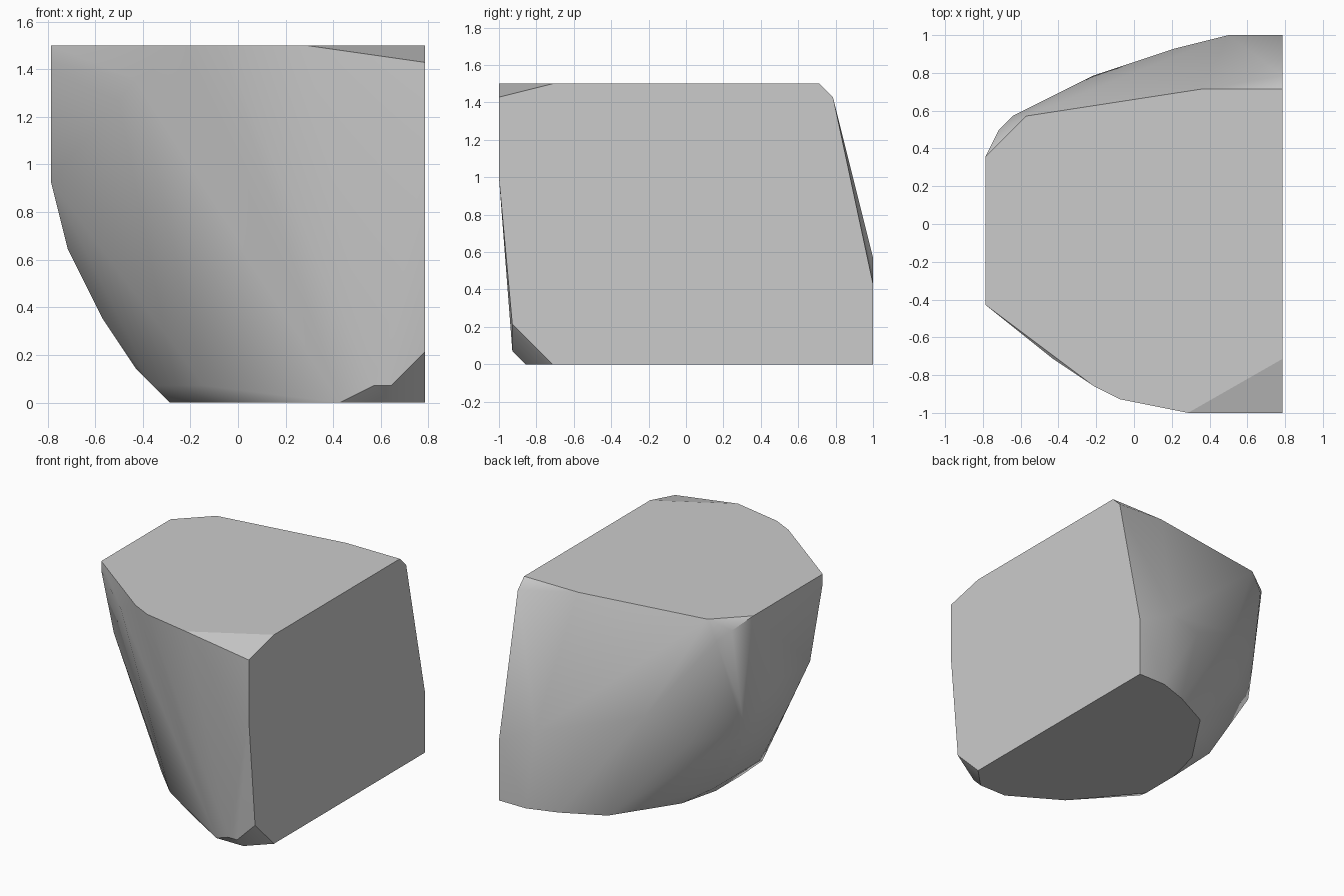
import bpy
import bmesh
import math
from mathutils import Vector

default_cube = bpy.data.objects.get("Cube")
if default_cube:
    bpy.data.objects.remove(default_cube, do_unlink=True)

# The rock is laid out on a coarse grid of this step
STEP = 1 / 14


def make_material(name, colour):
    material = bpy.data.materials.new(name)
    material.use_nodes = True
    material.diffuse_color = colour
    shader = next(n for n in material.node_tree.nodes if n.type == "BSDF_PRINCIPLED")
    shader.inputs["Base Color"].default_value = colour
    shader.inputs["Roughness"].default_value = 0.8
    return material


# Horizontal outlines of the chunk: height -> corner positions
outlines = {
    21: [(11, -10), (4, -14), (-1, -13), (-3, -12), (-11, -6),
         (-11, 5), (-8, 8), (5, 10), (11, 10)],
    20: [(11, -14), (11, 11), (-11, -6), (-10, 7)],
    19: [(-9, 8), (-6, -10)],
    14: [(11, -14), (-10, -5)],
    13: [(-11, -4), (-11, 2)],
    12: [(-8, 7.5), (-10, 5.6)],
    11: [(-3, 11)],
    9: [(-10, -2), (-10, 5)],
    8: [(7, 14), (3, 13), (-6, 8)],
    6: [(11, 14)],
    5: [(-8, -2), (-8, 3)],
    3: [(11, -13)],
    2: [(-6, -3), (-6, 4)],
    1: [(9, -13), (8, -13), (-2, -8), (-5, -5)],
    0: [(11, -10), (9, -12), (6, -12), (1, -9), (-4, -3), (-4, 1),
        (-3, 5), (1, 11), (5, 13), (8, 14), (11, 14)],
}


def is_cut(face):
    """True for the flat sawn faces: top, bottom and the vertical side."""
    normal = face.normal
    return abs(normal.z) > 0.999 or normal.x > 0.999


def build_rock(name, material):
    bm = bmesh.new()
    for height, outline in outlines.items():
        for x, y in outline:
            bm.verts.new(Vector((x, y, height)) * STEP)

    # Wrap the outlines in a skin and drop everything left inside
    hull = bmesh.ops.convex_hull(bm, input=bm.verts[:])
    inside = {v for v in hull["geom_interior"] if isinstance(v, bmesh.types.BMVert)}
    bmesh.ops.delete(bm, geom=list(inside), context="VERTS")
    bmesh.ops.dissolve_limit(bm, angle_limit=math.radians(0.5),
                             verts=bm.verts[:], edges=bm.edges[:])
    bmesh.ops.recalc_face_normals(bm, faces=bm.faces[:])

    # Rounded weathered flank, crisp rims around the cut faces
    bm.normal_update()
    for face in bm.faces:
        face.smooth = True
    for edge in bm.edges:
        rim = any(is_cut(face) for face in edge.link_faces)
        edge.smooth = not rim and edge.calc_face_angle(0) < math.radians(40)

    mesh = bpy.data.meshes.new(name)
    bm.to_mesh(mesh)
    bm.free()
    mesh.materials.append(material)
    rock = bpy.data.objects.new(name, mesh)
    bpy.context.collection.objects.link(rock)
    return rock


stone_grey = make_material("stone_grey", (0.6, 0.6, 0.6, 1))
build_rock("rock_chunk", stone_grey)
